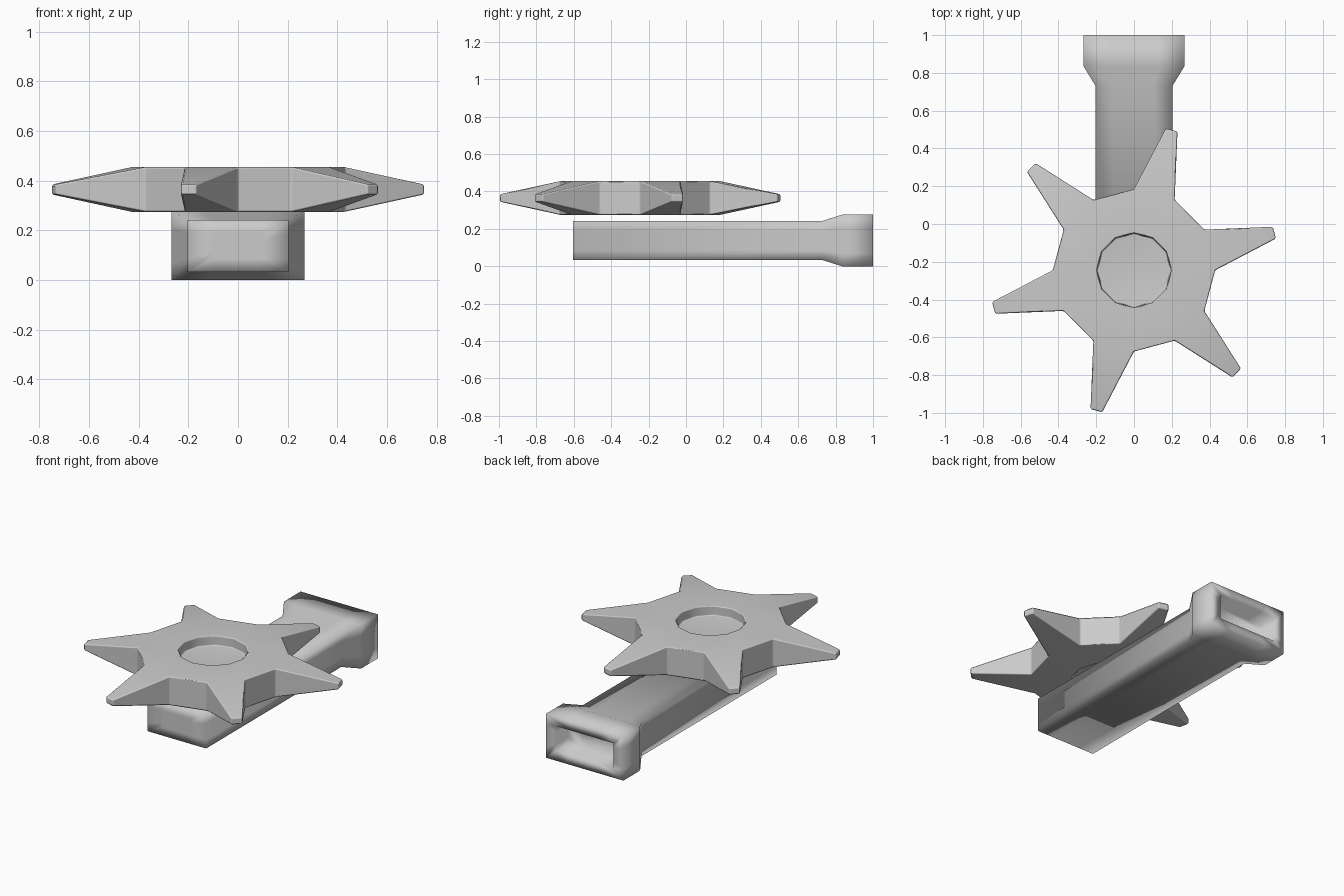
import bpy, bmesh
from math import radians, sin, cos

cube = bpy.data.objects.get("Cube")
if cube:
    bpy.data.objects.remove(cube, do_unlink=True)

grey = bpy.data.materials.new("light grey")
grey.use_nodes = True
COLOUR = (0.6, 0.6, 0.6, 1)
grey.diffuse_color = COLOUR
grey.node_tree.nodes["Principled BSDF"].inputs["Base Color"].default_value = COLOUR


def finish(bm, name):
    bmesh.ops.recalc_face_normals(bm, faces=bm.faces)
    for f in bm.faces:
        f.smooth = True
    mesh = bpy.data.meshes.new(name)
    bm.to_mesh(mesh)
    bm.free()
    mesh.materials.append(grey)
    obj = bpy.data.objects.new(name, mesh)
    bpy.context.collection.objects.link(obj)
    return obj


def bridge(bm, a, b):
    n = len(a)
    return [bm.faces.new((a[i], a[(i + 1) % n], b[(i + 1) % n], b[i])) for i in range(n)]


# Spiked wheel: twelve-sided hub, dished centre, six tapering spikes
N, MID_Z, HALF, CENTRE_Y = 12, 0.365, 0.09, -0.245
HUB, HOLE, TIP = 0.43, 0.197, 0.77
bm = bmesh.new()


def polar(radius, degrees, z):
    a = radians(degrees)
    return bm.verts.new((radius * cos(a), CENTRE_Y + radius * sin(a), MID_Z + z))


def circle(radius, z):
    return [polar(radius, 360 / N * k, z) for k in range(N)]


halves = []
for s in (1, -1):
    outer, hole = circle(HUB, s * HALF), circle(HOLE, s * HALF)
    floor = circle(HOLE, s * 0.03)
    apex = polar(0, 0, s * 0.012)
    bridge(bm, outer, hole)
    bridge(bm, hole, floor)
    for k in range(N):
        bm.faces.new((floor[k], floor[(k + 1) % N], apex))
    tips = {}
    for k in range(0, N, 2):
        mid = 30 * k + 15
        tips[k] = [polar(TIP, mid - 2.4, s * 0.02), polar(TIP, mid + 2.4, s * 0.02)]
        bm.faces.new((outer[k], tips[k][0], tips[k][1], outer[k + 1]))
    halves.append((outer, tips))

(top, top_tips), (low, low_tips) = halves
for k in range(N):
    j = (k + 1) % N
    path = [(top[k], low[k]), (top[j], low[j])]
    if k in top_tips:
        path[1:1] = list(zip(top_tips[k], low_tips[k]))
    for (a, b), (c, d) in zip(path, path[1:]):
        bm.faces.new((a, c, d, b))
wheel = finish(bm, "spiked_wheel")
bevel = wheel.modifiers.new("soft_edges", "BEVEL")
bevel.width = 0.007
bevel.segments = 1
bevel.limit_method = "ANGLE"
bevel.angle_limit = radians(30)
bevel.harden_normals = True

# Rectangular handle: lofted along y, flaring into a hollow socket at the back
bm = bmesh.new()
AXIS_Z = 0.138
OUTLINE = [(-1, -1), (-.5, -1), (.5, -1), (1, -1), (1, -.5), (1, .5),
           (1, 1), (.5, 1), (-.5, 1), (-1, 1), (-1, .5), (-1, -.5)]


def section(y, w, h):
    return [bm.verts.new((u * w, y, AXIS_Z + v * h)) for u, v in OUTLINE]


STATIONS = [(-0.605, 0.1, 0.052), (-0.605, 0.203, 0.105), (0.73, 0.203, 0.105),
            (0.835, 0.267, 0.138), (1, 0.267, 0.138), (1, 0.2, 0.078), (0.88, 0.2, 0.078)]
rings = [section(*s) for s in STATIONS]
bands = [bridge(bm, a, b) for a, b in zip(rings, rings[1:])]
bm.faces.new(rings[0])
bm.faces.new(rings[-1])
# Crisp socket rim, crisp socket corners, soft shaft
for band in bands[4:]:
    for f in band:
        for e in f.edges:
            if e.calc_face_angle(0) > radians(40):
                e.smooth = False
for i in (3, 4):
    for k in (0, 3, 6, 9):
        edge = bm.edges.get((rings[i][k], rings[3 if i == 4 else 4][k]))
        edge.smooth = False
finish(bm, "handle_socket")
